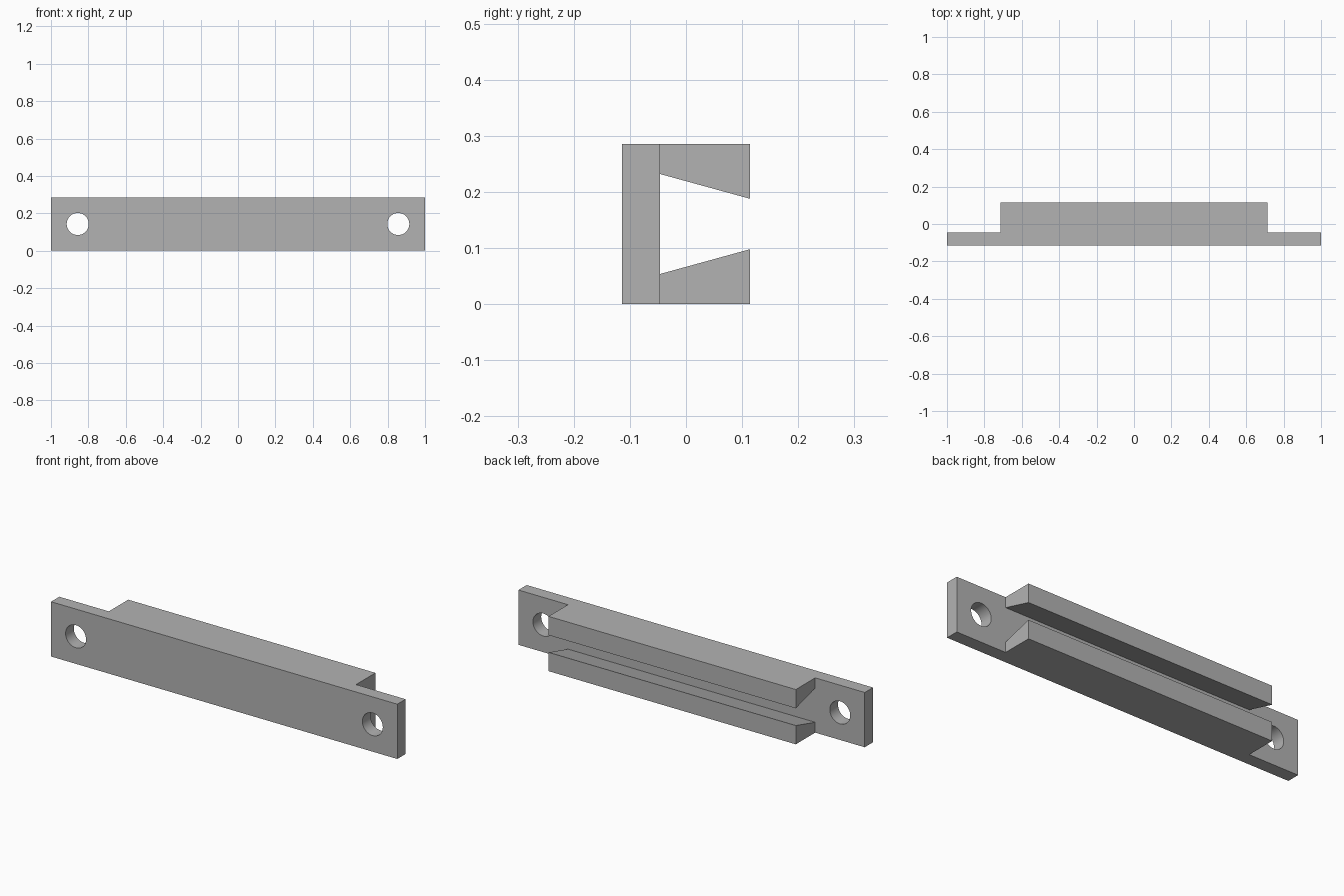
import bpy, bmesh, math
from mathutils import Vector

cube = bpy.data.objects.get("Cube")
if cube:
    bpy.data.objects.remove(cube, do_unlink=True)

HALF, RAIL_HALF = 1.0, 0.714       # half lengths of plate and rails
FRONT, FACE, BACK = -0.114, -0.046, 0.114
HEIGHT = 0.286
MID = HEIGHT / 2
HOLE_X, HOLE_R = 0.857, 0.059

grey = bpy.data.materials.new("grey")
grey.use_nodes = True
colour = (0.45, 0.45, 0.45, 1)
grey.diffuse_color = colour
grey.node_tree.nodes["Principled BSDF"].inputs["Base Color"].default_value = colour


def make(name, bm):
    bmesh.ops.recalc_face_normals(bm, faces=bm.faces[:])
    mesh = bpy.data.meshes.new(name)
    bm.to_mesh(mesh)
    bm.free()
    mesh.materials.append(grey)
    ob = bpy.data.objects.new(name, mesh)
    bpy.context.collection.objects.link(ob)
    return ob


def prism(name, points, start, length):
    """Extrude a closed outline (3D points) along a vector."""
    bm = bmesh.new()
    face = bm.faces.new([bm.verts.new(Vector(p) + Vector(start)) for p in points])
    ext = bmesh.ops.extrude_face_region(bm, geom=[face])
    moved = [v for v in ext["geom"] if isinstance(v, bmesh.types.BMVert)]
    bmesh.ops.translate(bm, verts=moved, vec=length)
    return make(name, bm)


# Bracket body: C-shaped section with a dovetail channel open to the back
half = [(FRONT, MID), (BACK, MID), (BACK, 0.045), (FACE, 0.089)]
lower = [(FRONT, -MID), (BACK, -MID), (BACK, -0.045), (FACE, -0.089)]
upper = [(y, -z) for y, z in reversed(lower)]
section = [(0, y, z + MID) for y, z in lower + upper]
body = prism("dovetail_bracket", section, (-HALF, 0, 0), (2 * HALF, 0, 0))

# Cutters: rail ends trimmed down to mounting tabs, plus a screw hole in each
cutters = []
for side, s in (("left", 1), ("right", -1)):
    a, b = s * RAIL_HALF, s * (HALF + 0.1)
    trim = [(a, FACE, 0), (b, FACE, 0), (b, BACK + 0.1, 0), (a, BACK + 0.1, 0)]
    cutters.append(prism(side + "_trim_cutter", trim, (0, 0, -0.1), (0, 0, HEIGHT + 0.2)))
    ring = [(HOLE_R * math.cos(t), 0, HOLE_R * math.sin(t))
            for t in (math.tau * i / 48 for i in range(48))]
    cutters.append(prism(side + "_hole_cutter", ring,
                         (s * HOLE_X, FRONT - 0.1, MID), (0, 0.5, 0)))

bpy.context.view_layer.objects.active = body
for cutter in cutters:
    mod = body.modifiers.new(cutter.name, "BOOLEAN")
    mod.operation, mod.solver, mod.object = "DIFFERENCE", "EXACT", cutter
    bpy.ops.object.modifier_apply(modifier=mod.name)
    bpy.data.objects.remove(cutter, do_unlink=True)

# Smooth hole walls, sharp edges elsewhere
bpy.ops.object.select_all(action="DESELECT")
body.select_set(True)
bpy.ops.object.shade_smooth_by_angle(angle=math.radians(14))
